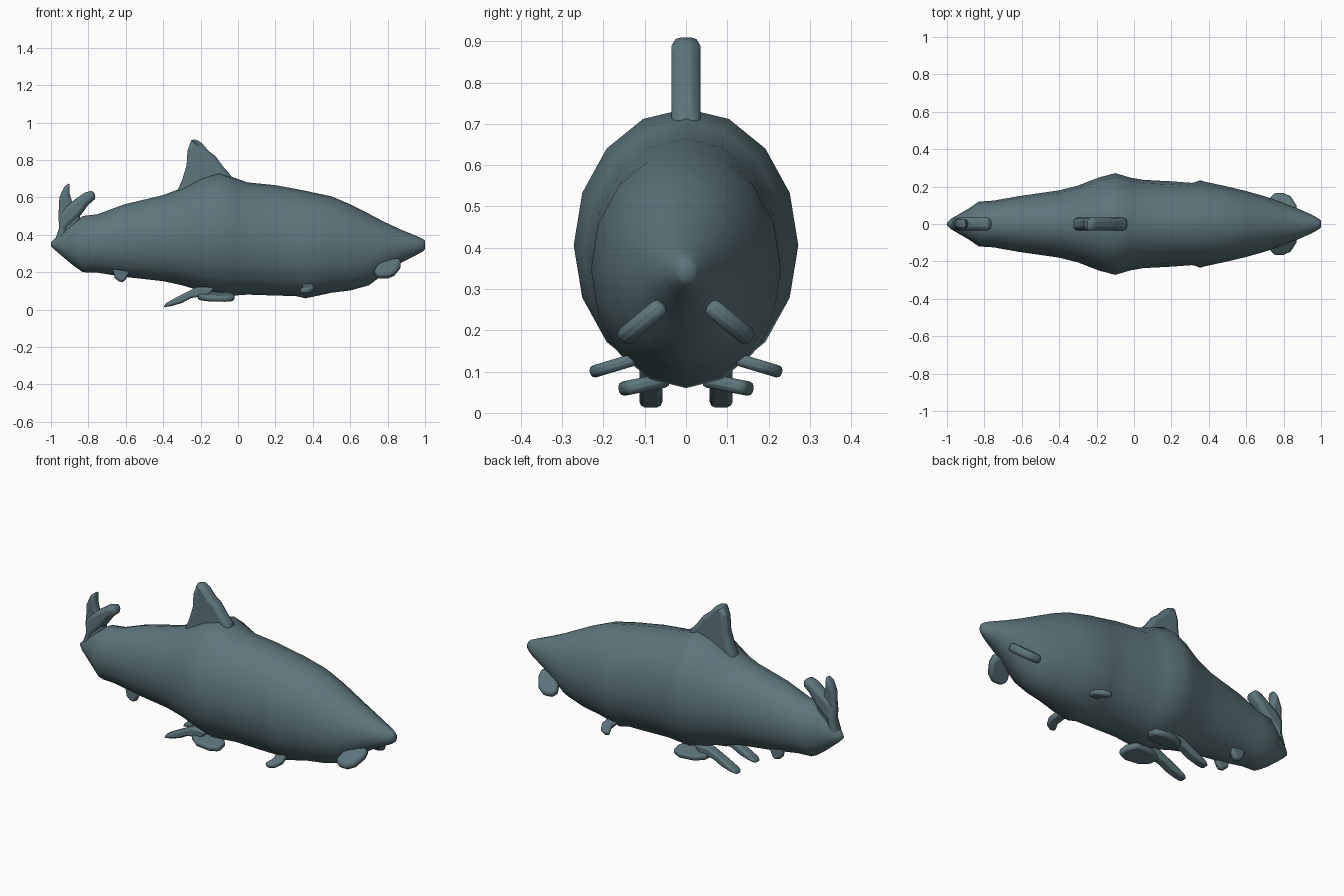
import bpy, bmesh, math
from mathutils import Vector

cube = bpy.data.objects.get("Cube")
if cube:
    bpy.data.objects.remove(cube, do_unlink=True)

skin = bpy.data.materials.new("slate_teal_skin")
skin.use_nodes = True
COLOUR = (0.11, 0.18, 0.2, 1)
skin.diffuse_color = COLOUR
skin.node_tree.nodes["Principled BSDF"].inputs["Base Color"].default_value = COLOUR


def finish(name, bm, angle):
    bmesh.ops.recalc_face_normals(bm, faces=bm.faces)
    mesh = bpy.data.meshes.new(name)
    bm.to_mesh(mesh)
    bm.free()
    mesh.materials.append(skin)
    obj = bpy.data.objects.new(name, mesh)
    bpy.context.collection.objects.link(obj)
    bpy.ops.object.select_all(action="DESELECT")
    obj.select_set(True)
    bpy.context.view_layer.objects.active = obj
    bpy.ops.object.shade_smooth_by_angle(angle=math.radians(angle))
    return obj


def loft(name, stations, sides=16):
    """Elliptical rings along x: (x, top, bottom, half width)."""
    bm = bmesh.new()
    rings = []
    for x, top, low, w in stations:
        mid, h = (top + low) / 2, (top - low) / 2
        angles = [math.tau * i / sides for i in range(sides)]
        rings.append([bm.verts.new((x, w * math.sin(a), mid + h * math.cos(a))) for a in angles])
    for a, b in zip(rings, rings[1:]):
        for i in range(sides):
            j = (i + 1) % sides
            bm.faces.new((a[i], a[j], b[j], b[i]))
    bm.faces.new(rings[0])
    bm.faces.new(rings[-1])
    return finish(name, bm, 60)


def plate(name, outline, thick, origin=(0, 0, 0), v=(0, 0, 1), bevel=0.35):
    """Rounded slab: outline runs along x and the direction v."""
    o, u, v = Vector(origin), Vector((1, 0, 0)), Vector(v).normalized()
    n = u.cross(v) * thick / 2
    bm = bmesh.new()
    pts = [o + u * a + v * b for a, b in outline]
    back = [bm.verts.new(p - n) for p in pts]
    front = [bm.verts.new(p + n) for p in pts]
    bm.faces.new(back)
    bm.faces.new(front)
    for i in range(len(pts)):
        j = (i + 1) % len(pts)
        bm.faces.new((back[i], back[j], front[j], front[i]))
    obj = finish(name, bm, 45)
    mod = obj.modifiers.new("rounded rim", "BEVEL")
    mod.width, mod.segments = thick * bevel, 2
    mod.limit_method, mod.angle_limit = "ANGLE", math.radians(50)
    return obj


def pair(name, outline, thick, origin, v):
    for side, s in (("left", 1), ("right", -1)):
        plate(f"{side}_{name}", outline, thick,
              (origin[0], s * origin[1], origin[2]), (v[0], s * v[1], v[2]))


# Body from tail nub to snout
loft("body", [
    (-1.0, .36, .34, .008), (-.975, .385, .315, .03), (-.94, .42, .285, .05),
    (-.88, .465, .235, .085), (-.83, .5, .2, .12), (-.75, .51, .197, .125),
    (-.61, .562, .175, .15), (-.4, .612, .152, .18), (-.3, .65, .13, .205),
    (-.19, .71, .098, .248), (-.1, .737, .075, .272), (-.02, .705, .075, .248),
    (.05, .68, .08, .236), (.2, .665, .075, .228), (.31, .645, .072, .22),
    (.36, .635, .06, .23), (.5, .605, .09, .2), (.6, .563, .102, .176),
    (.7, .512, .13, .148), (.78, .47, .19, .12), (.87, .428, .25, .085),
    (.95, .395, .29, .05), (.985, .38, .309, .03), (1.0, .368, .322, .018)])

# Dorsal fin
plate("dorsal_fin", [
    (-.34, .6), (-.3, .69), (-.275, .77), (-.27, .85), (-.25, .905), (-.23, .916),
    (-.19, .887), (-.16, .85), (-.12, .82), (-.08, .765), (-.03, .71), (-.08, .6)], .07)

# Tail: one upper lobe and two splayed lower lobes
plate("upper_tail_lobe", [
    (-.97, .32), (-.975, .38), (-.955, .44), (-.955, .51), (-.92, .555), (-.87, .59),
    (-.82, .625), (-.785, .635), (-.76, .628), (-.765, .59), (-.8, .56),
    (-.84, .505), (-.91, .44), (-.925, .32)], .07)
pair("lower_tail_lobe", [
    (-.97, .02), (-.955, -.06), (-.96, -.15), (-.955, -.25), (-.93, -.305),
    (-.9, -.33), (-.9, -.27), (-.88, -.2), (-.85, -.165), (-.84, -.13), (-.91, -.06),
    (-.92, .02)], .045, (0, .012, .35), (0, .06, -1))

# Long belly fins sweeping backwards, with their stubby front lobes
pair("belly_fin", [
    (-.4, .012), (-.385, .035), (-.34, .06), (-.28, .09), (-.22, .12), (-.12, .12),
    (-.16, .075), (-.25, .062), (-.3, .035), (-.36, .018)], .055, (0, .085, 0), (0, 0, 1))
pair("belly_lobe", [
    (-.22, 0), (-.21, .05), (-.16, .085), (-.07, .095), (-.02, .075), (-.02, .02),
    (-.06, -.03), (-.16, -.03)], .035, (0, .07, .075), (0, 1, -.2))

# Small side fins under the chest
pair("chest_fin", [
    (.33, .08), (.36, .086), (.39, .07), (.41, .03), (.4, -.03), (.34, -.03), (.35, .03)],
    .03, (0, .15, .122), (0, 1, -.3))

# Leaf flippers under the snout
pair("snout_flipper", [
    (.87, -.02), (.87, .03), (.84, .09), (.8, .115), (.75, .115), (.725, .085),
    (.74, .04), (.78, -.02)], .045, (0, .07, .25), (0, .72, -.6))

# Small rear fins
pair("rear_fin", [
    (-.66, .17), (-.64, .152), (-.615, .145), (-.6, .16), (-.57, .22), (-.67, .22)],
    .035, (0, .06, 0), (0, 0, 1))
